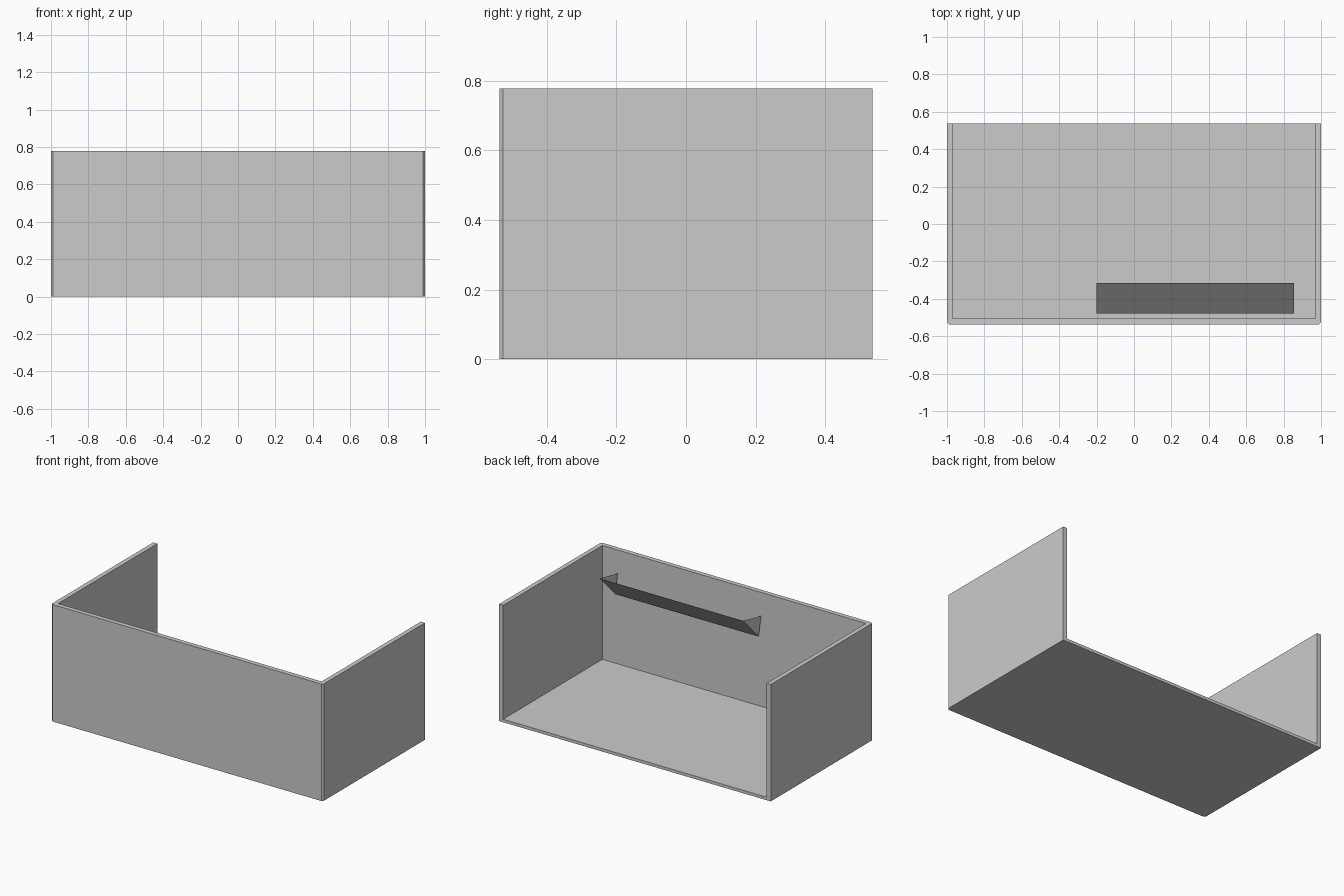
import bpy, bmesh

if "Cube" in bpy.data.objects:
    bpy.data.objects.remove(bpy.data.objects["Cube"])


def make_object(name, bm):
    bmesh.ops.recalc_face_normals(bm, faces=bm.faces)
    mesh = bpy.data.meshes.new(name)
    bm.to_mesh(mesh)
    bm.free()
    obj = bpy.data.objects.new(name, mesh)
    bpy.context.collection.objects.link(obj)
    return obj


def prism(name, outline, z0, z1):
    bm = bmesh.new()
    face = bm.faces.new([bm.verts.new((x, y, z0)) for x, y in outline])
    new = bmesh.ops.extrude_face_region(bm, geom=[face])["geom"]
    top = [v for v in new if isinstance(v, bmesh.types.BMVert)]
    bmesh.ops.translate(bm, verts=top, vec=(0, 0, z1 - z0))
    return make_object(name, bm)


D = 0.537   # half depth
C = 0.011   # chamfer of the front corners

# Tray: floor, front wall and two side walls, open at the top and back
tray = prism("tray", [(-1, D), (-1, -D + C), (-1 + C, -D),
                      (1 - C, -D), (1, -D + C), (1, D)], 0, 0.778)

# Cutter that hollows the tray
cutter = prism("tray_cutter", [(-0.97, 0.8), (-0.97, -0.506),
                               (0.97, -0.506), (0.97, 0.8)], 0.02, 1.0)
cutter.hide_render = True
cutter.hide_viewport = True
hollow = tray.modifiers.new("hollow", "BOOLEAN")
hollow.operation = "DIFFERENCE"
hollow.solver = "EXACT"
hollow.object = cutter

# Slanted pocket on the inside of the front wall: thin sheet, two end triangles
bm = bmesh.new()
profile = [(-0.505, 0.622), (-0.478, 0.495), (-0.315, 0.662)]
left, right = [[bm.verts.new((x, y, z)) for y, z in profile] for x in (-0.2, 0.855)]
bm.faces.new(left)
bm.faces.new(right)
bm.faces.new((left[1], left[2], right[2], right[1]))
make_object("pocket", bm)
